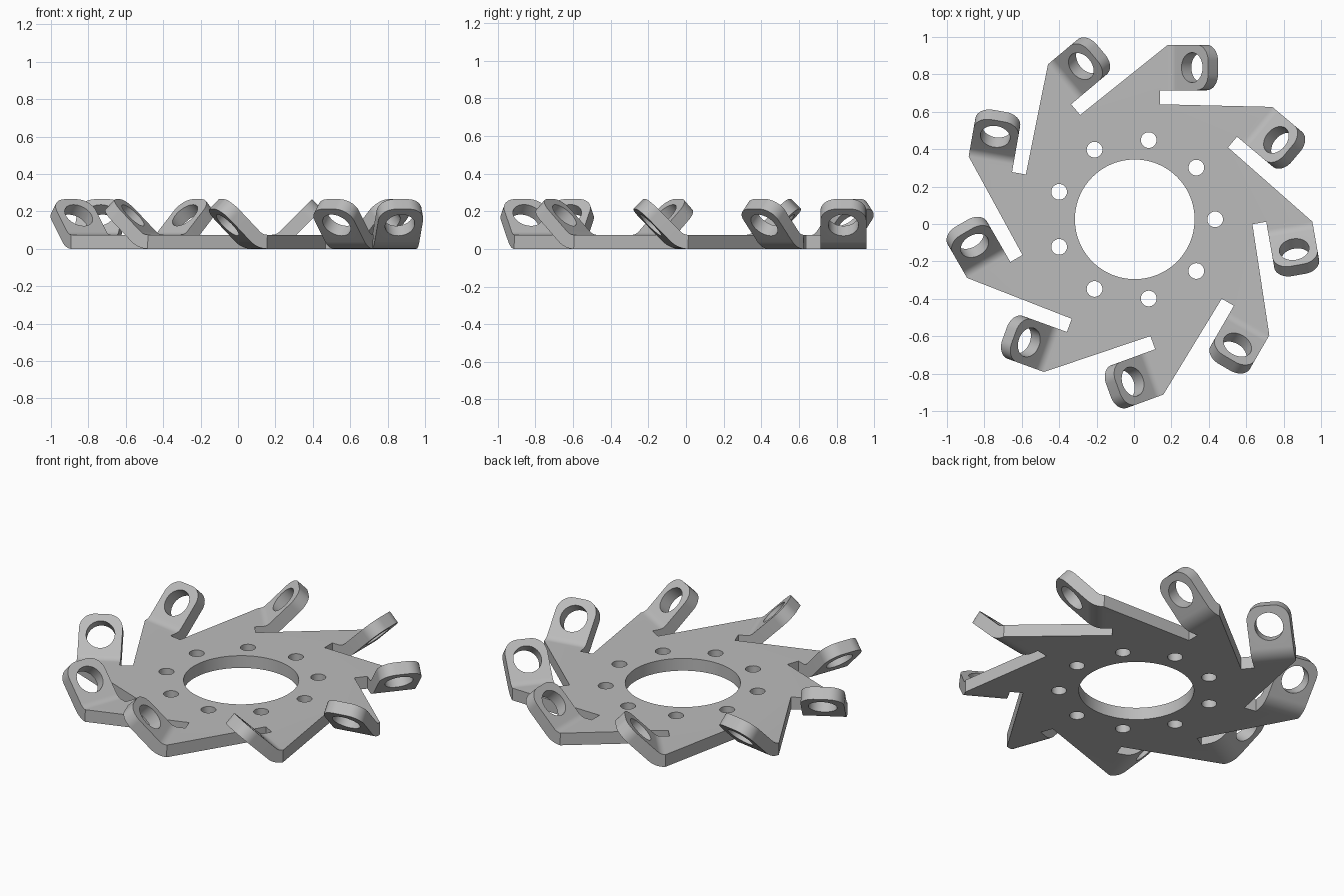
import bpy
import bmesh
from math import sin, cos, pi, radians
from mathutils import Matrix, Vector

cube = bpy.data.objects.get("Cube")
if cube:
    bpy.data.objects.remove(cube, do_unlink=True)

COUNT = 9
THICK = 0.075
CENTRE = Vector((0.004, 0.025, 0))
BEND_X, BEND_R, BEND_ANGLE, BEND_STEPS = 0.177, 0.06, pi / 4, 8
LOW, HIGH = 0.69, 0.933          # sides of each tab
TAB, CORNER, EYE = 0.244, 0.085, 0.08

steel = bpy.data.materials.new("grey steel")
steel.use_nodes = True
steel.diffuse_color = (0.5, 0.5, 0.5, 1)
steel.node_tree.nodes["Principled BSDF"].inputs["Base Color"].default_value = (0.5, 0.5, 0.5, 1)

bm = bmesh.new()


def arc(cx, cy, r, start, end, steps):
    return [Vector((cx + r * cos(start + (end - start) * i / steps),
                    cy + r * sin(start + (end - start) * i / steps), 0))
            for i in range(steps + 1)]


def circle(cx, cy, r, steps):
    return arc(cx, cy, r, 0, 2 * pi, steps)[:-1]


def fill(loops, matrix):
    """Fill an outline with holes, lying flat, then move it into place."""
    verts, edges = [], []
    for loop in loops:
        ring = [bm.verts.new(p) for p in loop]
        verts += ring
        edges += [bm.edges.new((a, b)) for a, b in zip(ring, ring[1:] + ring[:1])]
    bmesh.ops.triangle_fill(bm, edges=edges, use_beauty=True, normal=(0, 0, 1))
    bmesh.ops.transform(bm, matrix=matrix, verts=verts)


def bend_point(angle, y):
    return Vector((BEND_X + BEND_R * sin(angle), y, BEND_R * (1 - cos(angle))))


# Flat disc with swept arms, slots, centre bore and bolt holes
spins = [Matrix.Rotation(2 * pi * i / COUNT, 4, 'Z') for i in range(COUNT)]
arm = [Vector(p) for p in ((0.135, 0.615, 0), (0.135, LOW, 0),
                           (BEND_X, LOW, 0), (BEND_X, HIGH, 0))]
outline = [spin @ p for spin in spins for p in arm]
bolts = [circle(0.43 * cos(2 * pi * i / COUNT), 0.43 * sin(2 * pi * i / COUNT), 0.042, 32)
         for i in range(COUNT)]
fill([outline, circle(0, 0, 0.32, 96)] + bolts, Matrix())

# Curved bend and raised tab with an eye, repeated around the disc
mid = (LOW + HIGH) / 2
half = (HIGH - LOW) / 2
tab = [Vector((0, -half, 0))]
tab += arc(TAB - CORNER, CORNER - half, CORNER, -pi / 2, 0, 12)
tab += arc(TAB - CORNER, half - CORNER, CORNER, 0, pi / 2, 12)
tab += [Vector((0, half, 0))]
eye = circle(TAB - half, 0, EYE, 40)
for spin in spins:
    for i in range(BEND_STEPS):
        a, b = (BEND_ANGLE * k / BEND_STEPS for k in (i, i + 1))
        corners = (bend_point(a, LOW), bend_point(b, LOW), bend_point(b, HIGH), bend_point(a, HIGH))
        bm.faces.new([bm.verts.new(spin @ p) for p in corners])
    place = Matrix.Translation(bend_point(BEND_ANGLE, mid)) @ Matrix.Rotation(-BEND_ANGLE, 4, 'Y')
    fill([tab, eye], spin @ place)

bmesh.ops.remove_doubles(bm, verts=bm.verts, dist=0.0005)
bmesh.ops.recalc_face_normals(bm, faces=bm.faces)
if sum(f.normal.z * f.calc_area() for f in bm.faces) < 0:
    bmesh.ops.reverse_faces(bm, faces=bm.faces)
bmesh.ops.translate(bm, verts=bm.verts, vec=CENTRE + Vector((0, 0, THICK)))

mesh = bpy.data.meshes.new("slotted_disc")
bm.to_mesh(mesh)
bm.free()
mesh.materials.append(steel)
disc = bpy.data.objects.new("slotted_disc", mesh)
bpy.context.collection.objects.link(disc)

# Thickness below the sheet
solid = disc.modifiers.new("thickness", 'SOLIDIFY')
solid.thickness = THICK
solid.offset = -1
solid.use_even_offset = True
bpy.context.view_layer.objects.active = disc
disc.select_set(True)
bpy.ops.object.modifier_apply(modifier=solid.name)
bpy.ops.object.shade_smooth_by_angle(angle=radians(30))
